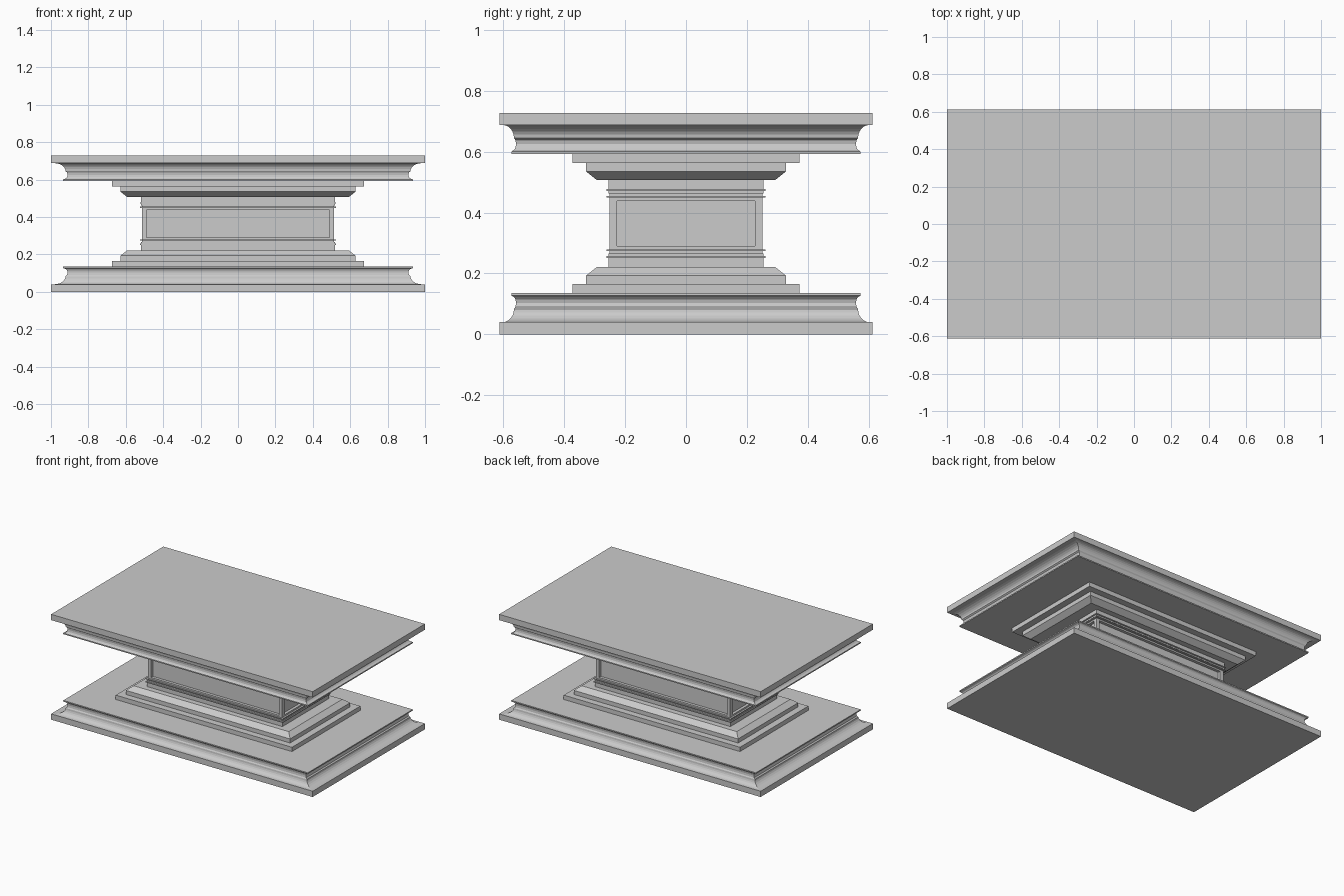
import bpy, bmesh, math

if "Cube" in bpy.data.objects:
    bpy.data.objects.remove(bpy.data.objects["Cube"])

HEIGHT = 0.728
RATIO = 0.613          # slab depth / width


def stack(name, rows, flip=False, panel=None):
    """Loft rectangular sections (half_x, half_y, z); flip mirrors about mid height."""
    bm = bmesh.new()
    rings = []
    for hx, hy, z in rows:
        z = HEIGHT - z if flip else z
        rings.append([bm.verts.new((sx * hx, sy * hy, z))
                      for sx, sy in ((-1, -1), (1, -1), (1, 1), (-1, 1))])
    bm.faces.new(rings[0])
    bm.faces.new(rings[-1])
    sides = []
    for a, b in zip(rings, rings[1:]):
        for i in range(4):
            j = (i + 1) % 4
            sides.append(bm.faces.new((a[i], a[j], b[j], b[i])))
    bmesh.ops.recalc_face_normals(bm, faces=bm.faces)
    if panel:
        bmesh.ops.inset_individual(bm, faces=sides, thickness=panel[0])
        r = bmesh.ops.inset_individual(bm, faces=sides, thickness=0.0, depth=-panel[1])
    mesh = bpy.data.meshes.new(name)
    bm.to_mesh(mesh)
    bm.free()
    obj = bpy.data.objects.new(name, mesh)
    bpy.context.collection.objects.link(obj)
    return obj


# Outer moulding profile (half width along x, z): cavetto, scotia, fillet
cavetto = [(0.922 + 0.061 * (1 - math.sin(t)), 0.083 - 0.043 * math.cos(t))
           for t in [math.pi / 2 * i / 6 for i in range(7)]]
scotia = [(0.914, 0.090), (0.911, 0.103), (0.914, 0.115), (0.921, 0.122)]
fillet = [(0.935, 0.127), (0.935, 0.135)]
moulding = [(x, x * RATIO, z) for x, z in cavetto + scotia + fillet]

for end, flip in (("base", False), ("top", True)):
    # Large slab and its moulding
    stack(end + "_slab", [(1, RATIO, 0), (1, RATIO, 0.04)], flip)
    stack(end + "_moulding", moulding, flip)
    # Stepped, chamfered collar
    stack(end + "_step", [(0.674, 0.373, 0.135), (0.674, 0.373, 0.165)], flip)
    stack(end + "_chamfered_collar", [(0.628, 0.328, 0.165), (0.628, 0.328, 0.193),
                                      (0.593, 0.293, 0.221)], flip)
    # Column foot and pair of thin rings
    stack(end + "_column_foot", [(0.518, 0.255, 0.221), (0.518, 0.255, 0.266)], flip)
    for n, z in enumerate((0.251, 0.273)):
        stack(f"{end}_ring_{n + 1}", [(0.525, 0.262, z), (0.525, 0.262, z + 0.006)], flip)

# Central pedestal with recessed panels
stack("pedestal", [(0.513, 0.251, 0.265), (0.513, 0.251, HEIGHT - 0.265)], panel=(0.035, 0.02))
